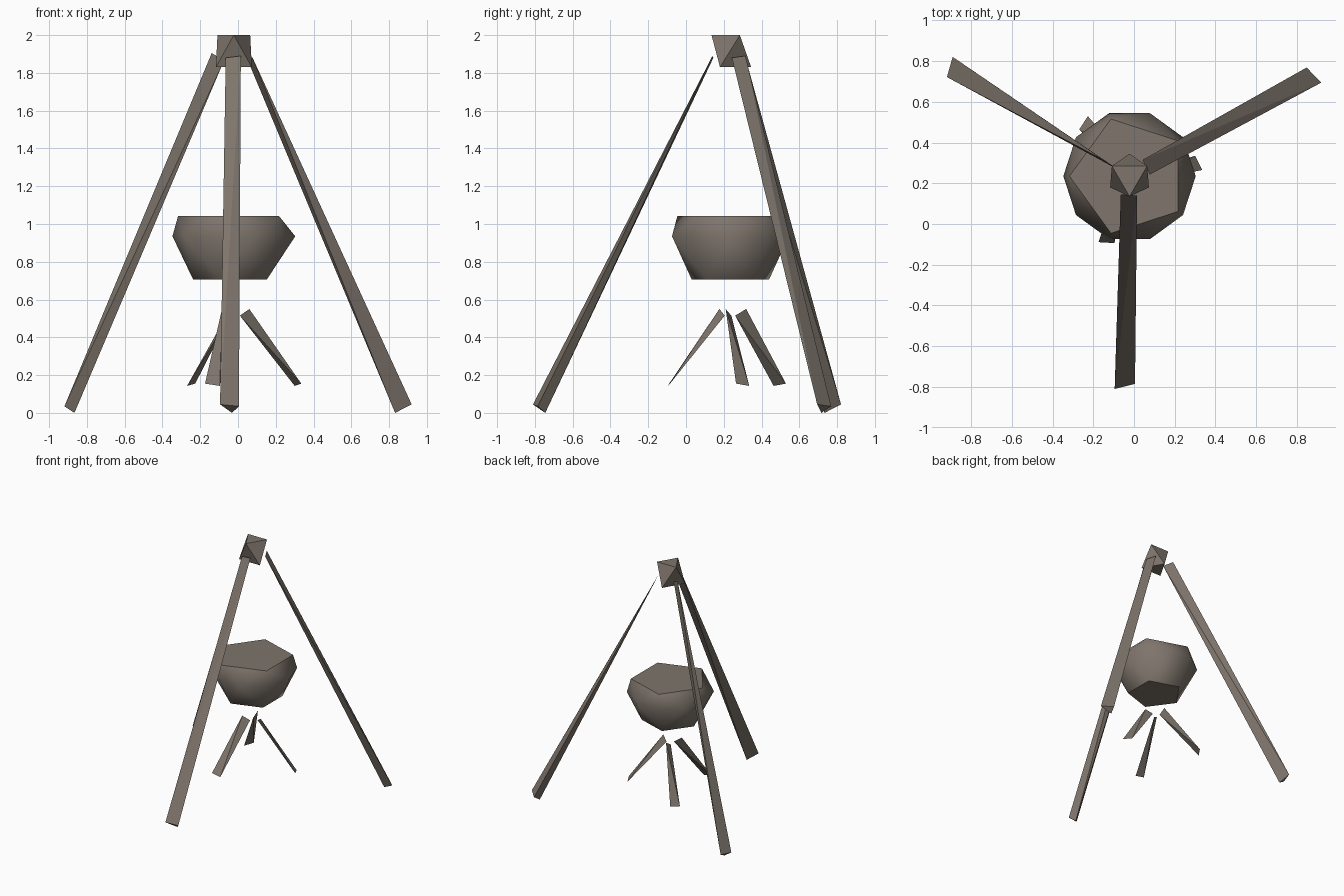
import bpy, bmesh
from math import radians, cos, sin
from mathutils import Vector, Matrix

cube = bpy.data.objects.get("Cube")
if cube:
    bpy.data.objects.remove(cube, do_unlink=True)

AXIS = Vector((-0.022, 0.235, 0))  # shared vertical axis of tripod, pot and fire

wood = bpy.data.materials.new("weathered_brown")
wood.use_nodes = True
colour = (0.21, 0.178, 0.15, 1)
wood.diffuse_color = colour
wood.node_tree.nodes["Principled BSDF"].inputs["Base Color"].default_value = colour


def ring(sides, radius, z, start):
    """Regular polygon of points around the axis."""
    angles = [radians(start + 360 * i / sides) for i in range(sides)]
    return [Vector((radius * cos(a), radius * sin(a), z)) for a in angles]


def solid(name, points, turn=0, smooth=False):
    """Convex faceted solid through the points, turned about the axis."""
    bm = bmesh.new()
    for p in points:
        bm.verts.new(p)
    bmesh.ops.convex_hull(bm, input=bm.verts[:])
    bmesh.ops.dissolve_limit(bm, angle_limit=radians(1), verts=bm.verts[:], edges=bm.edges[:])
    bmesh.ops.transform(bm, matrix=Matrix.Translation(AXIS) @ Matrix.Rotation(radians(turn), 4, "Z"),
                        verts=bm.verts[:])
    bmesh.ops.recalc_face_normals(bm, faces=bm.faces[:])
    mesh = bpy.data.meshes.new(name)
    bm.to_mesh(mesh)
    bm.free()
    mesh.materials.append(wood)
    obj = bpy.data.objects.new(name, mesh)
    bpy.context.collection.objects.link(obj)
    if smooth:
        bpy.ops.object.select_all(action="DESELECT")
        obj.select_set(True)
        bpy.context.view_layer.objects.active = obj
        bpy.ops.object.shade_smooth_by_angle(angle=radians(40))
    return obj


# Knot where the poles meet: two opposed triangles
solid("top_knot", ring(3, 0.1, 2.0, -90) + ring(3, 0.11, 1.83, 90))

# Cooking pot: five-sided base and lid with a ten-sided rim
solid("pot", ring(5, 0.215, 0.705, 180) + ring(10, 0.325, 0.935, 0) + ring(5, 0.295, 1.043, 180),
      smooth=True)

# Tripod poles: triangular foot narrowing to a flat wedge at the top
foot = [(-0.073, -1.045, 0.045), (0.027, -1.02, 0.035), (-0.01, -0.98, 0)]
wide_wedge = [(-0.043, -0.09, 1.88), (0.037, -0.095, 1.89)]
upright_wedge = [(-0.005, -0.138, 1.905), (0, -0.06, 1.865)]
for name, turn, wedge in (("front_pole", 0, wide_wedge),
                          ("back_left_pole", 120, wide_wedge),
                          ("back_right_pole", -120, upright_wedge)):
    solid(name, foot + wedge, turn)

# Firewood sticks leaning together under the pot
stick = [(0.322, 0.1, 0.143), (0.357, 0.03, 0.155), (0.082, -0.025, 0.55), (0.032, 0.005, 0.515)]
for i in range(3):
    solid(f"fire_stick_{i + 1}", stick, 120 * i)
